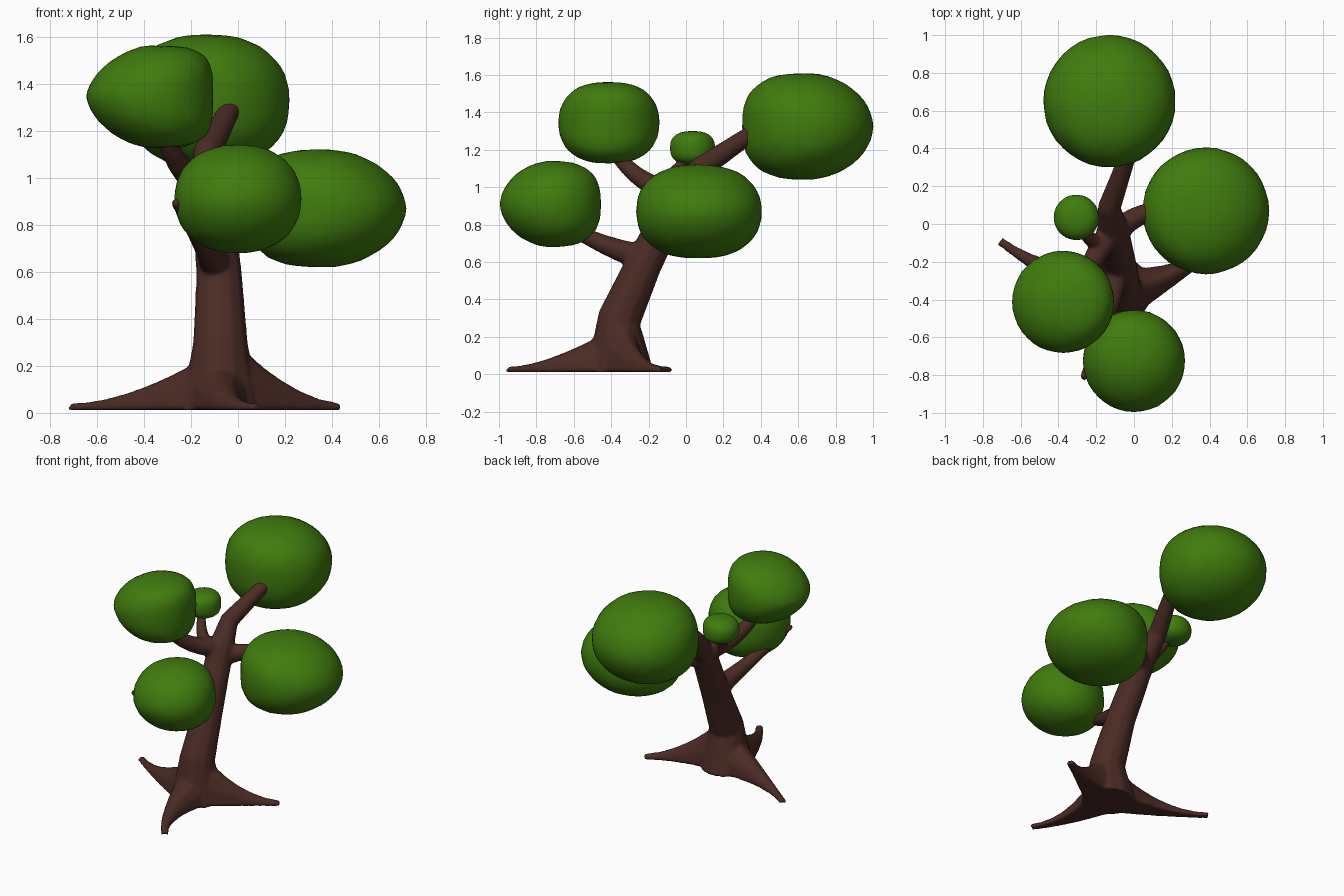
import bpy, bmesh, math, random
from mathutils import Vector

if "Cube" in bpy.data.objects:
    bpy.data.objects.remove(bpy.data.objects["Cube"])

random.seed(4)


def material(name, rgb):
    m = bpy.data.materials.new(name)
    m.diffuse_color = (*rgb, 1)
    m.use_nodes = True
    m.node_tree.nodes["Principled BSDF"].inputs["Base Color"].default_value = m.diffuse_color
    return m


BARK = material("bark", (0.07, 0.024, 0.018))
LEAF = material("leaf", (0.05, 0.2, 0.004))


def make_object(name, bm, mat):
    mesh = bpy.data.meshes.new(name)
    bm.to_mesh(mesh)
    bm.free()
    ob = bpy.data.objects.new(name, mesh)
    bpy.context.collection.objects.link(ob)
    mesh.materials.append(mat)
    mesh.shade_smooth()
    return ob


def tube(bm, pts, widths, heights, sides=12, floor=0.012):
    """Closed tube with an oval section, flattened where it meets the ground."""
    ref = (pts[-1] - pts[0]).cross(Vector((0, 0, 1)))
    rings = []
    for i, p in enumerate(pts):
        t = (pts[min(i + 1, len(pts) - 1)] - pts[max(i - 1, 0)]).normalized()
        side = (ref - t * ref.dot(t)).normalized()
        up = side.cross(t)
        ring = []
        for k in range(sides):
            a = math.tau * k / sides
            v = p + side * math.cos(a) * widths[i] + up * math.sin(a) * heights[i]
            v.z = max(v.z, floor)
            ring.append(bm.verts.new(v))
        rings.append(ring)
    for r, s in zip(rings, rings[1:]):
        for k in range(sides):
            j = (k + 1) % sides
            bm.faces.new((r[k], r[j], s[j], s[k]))
    bm.faces.new(rings[0][::-1])
    bm.faces.new(rings[-1])


STEPS = [i / 7 for i in range(8)]


def bend(a, b, c):
    """Points on a curve from a to c, pulled towards b."""
    a, b, c = Vector(a), Vector(b), Vector(c)
    return [a * (1 - t) ** 2 + b * 2 * t * (1 - t) + c * t * t for t in STEPS]


def branch(bm, a, b, c, r0, r1):
    radii = [r0 + (r1 - r0) * t for t in STEPS]
    tube(bm, bend(a, b, c), radii, radii)


def root(bm, middle, tip, height, fall):
    """Root running out from the trunk foot, sinking and narrowing to its tip."""
    pts = bend((-.08, -.36, .02), (*middle, .02), (*tip, .02))
    tube(bm, pts, [.026 + .13 * (1 - t) ** fall for t in STEPS],
         [.022 + height * (1 - t) ** fall for t in STEPS])


bm = bmesh.new()
# trunk, leaning back into the top branch: (x, y, z, radius)
spine = [(-.08, -.35, 0, .18), (-.075, -.36, .2, .135), (-.075, -.355, .3, .117),
         (-.08, -.23, .58, .098), (-.11, -.04, .96, .086), (-.13, .09, 1.11, .062),
         (-.03, .37, 1.3, .045)]
radii = [p[3] for p in spine]
tube(bm, [Vector(p[:3]) for p in spine], radii, radii)
# lower front branch (its tip pokes out of the leaves), left branch, twig, right branch
branch(bm, (-.09, -.2, .62), (-.11, -.46, .67), (-.27, -.82, .9), .075, .02)
branch(bm, (-.11, -.02, .97), (-.26, -.25, .98), (-.33, -.42, 1.24), .07, .032)
branch(bm, (-.19, -.1, 1), (-.26, -.08, 1.08), (-.3, .03, 1.17), .045, .025)
branch(bm, (-.1, -.05, .9), (0, .06, .95), (.16, .08, .95), .065, .045)
# left, right and front roots
root(bm, (-.46, -.28), (-.71, -.09), .23, 2)
root(bm, (.12, -.33), (.43, -.14), .35, 1.5)
root(bm, (-.08, -.75), (.08, -.95), .22, 2)
trunk = make_object("trunk_and_roots", bm, BARK)

# fuse the branches and roots into one trunk
remesh = trunk.modifiers.new("fuse", 'REMESH')
remesh.mode = 'VOXEL'
remesh.voxel_size = 0.012
remesh.use_smooth_shade = True
smooth = trunk.modifiers.new("soften", 'SMOOTH')
smooth.factor = 0.5
smooth.iterations = 4


def foliage(name, centre, radius, half_height, outward, base, taper):
    """Rounded clump: boxy towards the trunk, pointed on its outward side."""
    bm = bmesh.new()
    bmesh.ops.create_icosphere(bm, subdivisions=4, radius=1)
    d = Vector(outward).normalized()
    for v in bm.verts:
        flat = Vector((v.co.x, v.co.y))
        r = min(flat.length, 1)
        u = flat.normalized() if r > 1e-5 else Vector((0, 0))
        e = base + taper * u.dot(d)
        flat = u * r ** e * radius
        z = math.copysign(abs(v.co.z) ** e, v.co.z) * half_height
        n = 1 + random.uniform(-.005, .005)
        v.co = Vector((flat.x * n, flat.y * n, z * n)) + Vector(centre)
    return make_object(name, bm, LEAF)


foliage("foliage_back", (-.13, .65, 1.325), .35, .285, (0, 1), .9, .15)
foliage("foliage_right", (.38, .07, .87), .335, .25, (1, .1), .87, .2)
foliage("foliage_front", (0, -.725, .91), .27, .23, (0, -1), .92, .17)
foliage("foliage_left", (-.375, -.412, 1.345), .27, .217, (-1, 0), .88, .33)
foliage("foliage_small", (-.305, .035, 1.21), .12, .09, (-1, 0), .8, .1)
